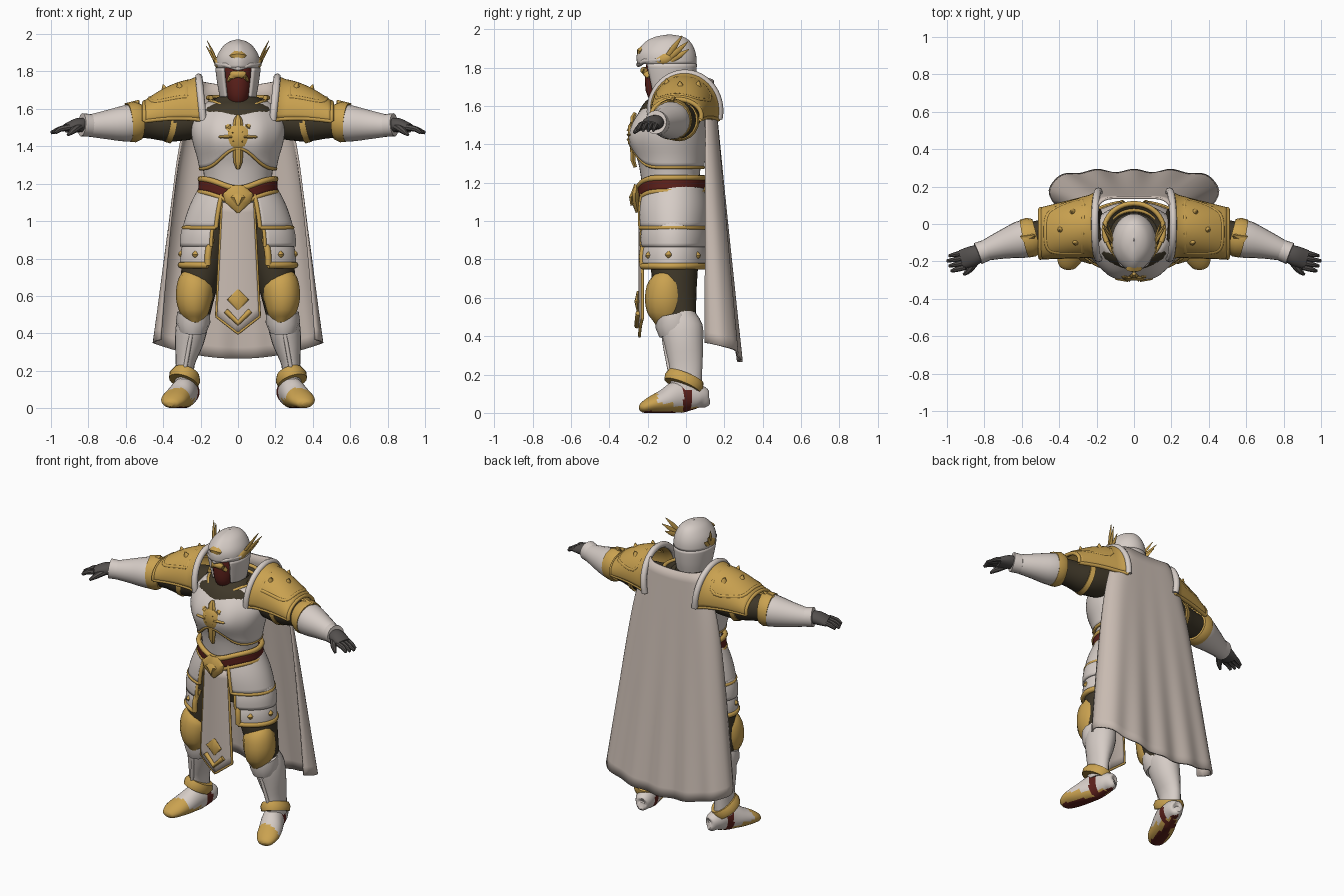
import bpy, bmesh, math
from math import sin, cos, pi, radians, exp
from mathutils import Vector

if "Cube" in bpy.data.objects:
    bpy.data.objects.remove(bpy.data.objects["Cube"])


def material(name, r, g, b):
    m = bpy.data.materials.new(name)
    m.use_nodes = True
    m.diffuse_color = (r, g, b, 1)
    m.node_tree.nodes["Principled BSDF"].inputs["Base Color"].default_value = (r, g, b, 1)
    return m


WHITE = material("white_armor", .67, .605, .565)
CLOTH = material("pale_cloth", .59, .505, .45)
GOLD = material("gold_trim", .59, .36, .08)
DARK = material("dark_underlayer", .05, .039, .022)
GLOVE = material("grey_glove", .088, .08, .076)
RED = material("deep_red", .11, .015, .011)


def finish(name, bm, mats, rule=None, angle=40):
    bmesh.ops.remove_doubles(bm, verts=bm.verts, dist=.0002)
    bmesh.ops.recalc_face_normals(bm, faces=bm.faces)
    me = bpy.data.meshes.new(name)
    bm.to_mesh(me)
    bm.free()
    for m in mats:
        me.materials.append(m)
    if rule:
        for p in me.polygons:
            p.material_index = rule(p.center, p.normal)
    me.shade_smooth()
    me.set_sharp_from_angle(angle=radians(angle))
    ob = bpy.data.objects.new(name, me)
    bpy.context.collection.objects.link(ob)
    return ob


def spline(rows, k):
    out = []
    for i in range(len(rows) - 1):
        a, b, c, d = rows[max(i - 1, 0)], rows[i], rows[i + 1], rows[min(i + 2, len(rows) - 1)]
        for j in range(k):
            t = j / k
            out.append([.5 * (2*q + (r - p)*t + (2*p - 5*q + 4*r - w)*t*t + (3*q - p - 3*r + w)*t**3)
                        for p, q, r, w in zip(a, b, c, d)])
    return out + [list(rows[-1])]


def limb(name, rows, *mats, s=1, n=20, k=3, rule=None):
    """Skin elliptical rings (x, y, z, width, depth) along a path."""
    rows = spline(rows, k)
    mid = [Vector(r[:3]) for r in rows]
    bm = bmesh.new()
    rings = []
    for i, r in enumerate(rows):
        t = (mid[min(i + 1, len(mid) - 1)] - mid[max(i - 1, 0)]).normalized()
        ref = Vector((0, 1, 0)) if abs(t.x) > .7 else Vector((1, 0, 0))
        a = (ref - t * ref.dot(t)).normalized()
        b = t.cross(a)
        ring = []
        for j in range(n):
            p = mid[i] + a * r[3] * cos(2*pi*j/n) + b * r[4] * sin(2*pi*j/n)
            ring.append(bm.verts.new((p.x * s, p.y, max(p.z, 0))))
        rings.append(ring)
    for a, b in zip(rings, rings[1:]):
        for j in range(n):
            bm.faces.new((a[j], a[(j+1) % n], b[(j+1) % n], b[j]))
    bm.faces.new(rings[0])
    bm.faces.new(rings[-1])
    return finish(name, bm, mats, rule)


def tube(name, pts, r=.01, mat=GOLD, s=1):
    cu = bpy.data.curves.new(name, "CURVE")
    cu.dimensions = "3D"
    cu.bevel_depth, cu.bevel_resolution, cu.use_fill_caps = r, 2, True
    sp = cu.splines.new("POLY")
    sp.points.add(len(pts) - 1)
    for q, p in zip(sp.points, pts):
        q.co = (p[0] * s, p[1], p[2], 1)
    cu.materials.append(mat)
    bpy.context.collection.objects.link(bpy.data.objects.new(name, cu))


def plate(name, f, mat, nu=24, nv=8, thick=.012, trim="", r=.01, s=1):
    """Curved sheet f(u, v) with thickness and rolled gold rims on chosen edges."""
    bm = bmesh.new()
    g = [[bm.verts.new((f(i/nu, j/nv)[0] * s, *f(i/nu, j/nv)[1:])) for i in range(nu + 1)] for j in range(nv + 1)]
    for j in range(nv):
        for i in range(nu):
            bm.faces.new((g[j][i], g[j][i+1], g[j+1][i+1], g[j+1][i]))
    ob = finish(name, bm, [mat])
    mod = ob.modifiers.new("thickness", "SOLIDIFY")
    mod.thickness, mod.offset = thick, 0
    us, vs = [i/nu for i in range(nu + 1)], [j/nv for j in range(nv + 1)]
    edges = {"b": [(u, 1) for u in us], "t": [(u, 0) for u in us], "l": [(0, v) for v in vs], "r": [(1, v) for v in vs]}
    for e in trim:
        tube(f"{name}_rim_{e}", [f(*p) for p in edges[e]], r, GOLD, s)


# Torso, waist and collar; angle 0 faces the front
TORSO = spline([(1.08, -.075, .20, .14), (1.2, -.08, .18, .15), (1.32, -.085, .195, .165), (1.43, -.095, .225, .185),
                (1.52, -.085, .23, .17), (1.6, -.06, .185, .14), (1.66, -.05, .11, .1)], 4)


def on_torso(a, z, off=0):
    lo = max([r for r in TORSO if r[0] <= z], key=lambda r: r[0])
    hi = min([r for r in TORSO if r[0] >= z], key=lambda r: r[0])
    t = (z - lo[0]) / (hi[0] - lo[0]) if hi[0] > lo[0] else 0
    cy, rx, ry = [p + (q - p) * t for p, q in zip(lo[1:], hi[1:])]
    return sin(a) * (rx + off), cy - cos(a) * (ry + off), z


limb("torso", [(0, r[1], r[0], r[2], r[3]) for r in TORSO], WHITE, DARK, n=40, k=1, rule=lambda c, n: int(c.z > 1.5))
limb("pelvis", [(0, -.07, 1.14, .18, .13), (0, -.06, 1.0, .21, .14), (0, -.06, .86, .16, .11)], DARK)
limb("neck", [(0, -.05, 1.6, .11, .1), (0, -.07, 1.72, .08, .08)], DARK)


def chest(u, v):
    a = (2*u - 1) * pi
    low = 1.28 + .11 * exp(-(a / .55)**2)
    high = 1.64 - .045 * exp(-(a / .6)**2)
    return on_torso(a, low + (high - low) * v, .013 + .012 * exp(-(abs(a) - .45)**2 / .06) * sin(pi * v))


plate("breastplate", chest, WHITE, 56, 14, trim="tb", r=.01)


def collar(u, v):
    a = radians(65 + 230 * u)
    return sin(a) * (.1 + .06*v), -.035 - cos(a) * (.09 + .055*v), 1.62 + .04*v


plate("raised_collar", collar, DARK, trim="b", r=.013)


def belt(u, v):
    a = (2*u - 1) * pi
    return on_torso(a, 1.225 - .05 * exp(-(a / .6)**2) - .07*v, .02)


plate("belt", belt, RED, 48, 3, .02, "tb", .016)

# Buckle and sunburst
limb("buckle", [(0, -.25, 1.045, .008, .012), (0, -.262, 1.1, .068, .022), (0, -.262, 1.145, .082, .024),
                (0, -.255, 1.19, .03, .015)], GOLD, n=8, k=1)
limb("buckle_boss", [(0, -.282, 1.08, .005, .008), (0, -.285, 1.125, .04, .014), (0, -.275, 1.155, .01, .006)], GOLD, n=6, k=1)
limb("sun_disc", [(0, -.26, 1.45, .068, .068), (0, -.288, 1.45, .066, .066), (0, -.303, 1.45, .045, .045)], GOLD, k=1)
for i in range(8):
    a = i * pi / 4
    d = .17 if i == 6 else (.115 if i % 2 == 0 else .092)
    limb(f"sun_ray_{i}", [(cos(a)*.03, -.28, 1.45 + sin(a)*.03, .03, .016),
                          (cos(a)*d*.8, -.276, 1.45 + sin(a)*d*.8, .024, .014),
                          (cos(a)*d, -.264, 1.45 + sin(a)*d, .01, .01)], GOLD, n=6, k=1)


# Front cloth with ornament
def tabard(u, v):
    w = 2*u - 1
    return w * (.085 + .03*v), -.242 + .015*w*w, 1.1 - v * (.61 + .09 * (1 - abs(w)))


plate("tabard", tabard, CLOTH, 16, 12, trim="blr", r=.008)
limb("tabard_diamond", [(0, -.25, .525, .004, .006), (0, -.255, .58, .058, .014), (0, -.25, .635, .004, .006)], GOLD, n=8, k=1)
tube("tabard_chevron", [(-.065, -.248, .52), (0, -.255, .455), (.065, -.248, .52)], .015)


# Cape with soft folds, edges turned forward
def cape(u, v):
    w = 2*u - 1
    width = .275 + .225*v - .085 * (1 - v)**8
    curl = max(0, abs(w) - .88) / .12
    x = width * (w - math.copysign(.17 * curl**2 * v, w))
    y = .1 + (.04 + .14*v) * (1 - abs(w)**7) + .009 * v * v * cos(w * 16) * (1 - curl)
    top = 1.745 - .02 * (1 - w*w)
    return x, y, top + (.265 + .1 * w*w - top) * v


plate("cape", cape, CLOTH, 72, 24, .012)

# Helmet, face and beard
HELM = spline([(1.665, -.085, .09, .11), (1.73, -.087, .102, .126), (1.82, -.093, .113, .142), (1.88, -.095, .106, .138),
               (1.93, -.087, .076, .105), (1.955, -.08, .042, .062), (1.966, -.08, .001, .001)], 5)


def helm(i0, i1, a0, a1):
    def f(u, v):
        z, cy, rx, ry = HELM[min(int(round(i0 + (i1 - i0) * v)), len(HELM) - 1)]
        a = radians(a0 + (a1 - a0) * u)
        return sin(a) * rx, cy - cos(a) * (ry + .014 * max(0, cos(a))**12), z
    return f


plate("helmet_dome", helm(10, 30, -180, 180), WHITE, 48, 20)
plate("helmet_cheeks", helm(0, 10, 42, 318), WHITE, 40, 10, .016)
tube("helmet_brow", [(-.112, -.13, 1.84), (-.065, -.215, 1.835), (0, -.247, 1.815), (.065, -.215, 1.835), (.112, -.13, 1.84)], .013, WHITE)
limb("forehead_diamond", [(0, -.245, 1.84, .004, .008), (0, -.24, 1.885, .046, .018), (0, -.2, 1.93, .004, .006)], GOLD, n=8, k=1)
limb("face", [(0, -.13, 1.635, .045, .05), (0, -.14, 1.68, .062, .07), (0, -.13, 1.76, .076, .085), (0, -.12, 1.84, .075, .08)], RED)
limb("mustache", [(-.054, -.195, 1.75, .006, .01), (-.03, -.214, 1.78, .014, .022), (0, -.222, 1.785, .016, .018),
                  (.03, -.214, 1.78, .014, .022), (.054, -.195, 1.75, .006, .01)], GOLD, n=10)


# Shoulder plate surface
def pauldron(u, v):
    a = radians(-100 + 203 * v)
    flare = .015 * max(0, 1 - u * 8)
    rz, ry = .18 + flare - .095 * u**1.5, .165 + flare - .035*u
    return .19 + .31*u + .02 * cos(a) * (1 - u), -.005 - .045*u + ry * sin(a), 1.575 - .025*u + rz * cos(a) + .012 * sin(pi*u)


def tasset(z0, z1, r0, r1, a0):
    def f(u, v):
        a = radians(a0 + (168 - a0) * u)
        bulge = .012 * sin(pi * v)
        r = r0 + (r1 - r0) * v + bulge
        d = .16 + .022 * v + bulge
        return sin(a) * r, -.07 - cos(a) * d, z0 + (z1 - z0) * v + .03 * (1 - v) * sin(a)
    return f


def boot_colour(c, n):
    if n.z < -.9 or c.z < .003 or -.012 < c.y < .028:
        return 2
    return int(c.y < -.15 or c.z < .03 + .02 * (c.y < -.06))


for s, side in ((1, "left"), (-1, "right")):
    # Helmet wing
    limb(side + "_wing_base", [(.108, -.15, 1.835, .006, .014), (.116, -.11, 1.845, .011, .026), (.115, -.07, 1.865, .008, .016)], GOLD, s=s, n=8)
    for i, tip in enumerate([(.165, -.02, 1.965), (.17, .01, 1.935), (.145, .015, 1.895)]):
        root = (.113, -.1 + .01*i, 1.855 - .01*i)
        mid = [(p + q) / 2 for p, q in zip(root, tip)]
        limb(f"{side}_wing_feather_{i}", [(*root, .006, .012), (*mid, .006, .014), (*tip, .001, .002)], GOLD, s=s, n=8)
    # Arm
    limb(side + "_upper_arm", [(.17, -.02, 1.55, .1, .1), (.35, -.04, 1.525, .1, .1), (.46, -.05, 1.525, .08, .085),
                               (.55, -.07, 1.53, .08, .08)], DARK, s=s)
    limb(side + "_arm_band", [(.345, -.035, 1.52, .106, .106), (.375, -.04, 1.525, .102, .103)], GOLD, s=s, k=1)
    limb(side + "_forearm", [(.55, -.07, 1.528, .1, .1), (.61, -.085, 1.521, .099, .096), (.7, -.11, 1.515, .077, .078),
                             (.79, -.14, 1.51, .057, .06)], WHITE, s=s)
    limb(side + "_elbow_cuff", [(.52, -.062, 1.53, .092, .096), (.55, -.07, 1.53, .106, .109), (.585, -.078, 1.527, .104, .104)], GOLD, s=s, k=1)
    limb(side + "_elbow_point", [(.57, -.08, 1.6, .05, .03), (.53, -.06, 1.645, .005, .005)], GOLD, s=s, n=6, k=1)
    limb(side + "_wrist_cuff", [(.775, -.135, 1.51, .056, .06), (.835, -.158, 1.515, .06, .062)], WHITE, s=s, k=1)
    # Hand
    limb(side + "_palm", [(.81, -.15, 1.515, .042, .036), (.86, -.17, 1.512, .054, .038), (.92, -.19, 1.497, .052, .024)], GLOVE, s=s)
    for i in range(4):
        y = -.15 - .027*i
        limb(f"{side}_finger_{i}", [(.9, y, 1.502, .015, .017), (.95, y - .012, 1.492, .014, .015),
                                    (1 - .012*abs(i - 1), y - .02, 1.472, .008, .009)], GLOVE, s=s, n=8)
    limb(side + "_thumb", [(.845, -.2, 1.505, .02, .02), (.88, -.245, 1.485, .018, .017), (.91, -.27, 1.46, .008, .008)], GLOVE, s=s, n=8)
    # Shoulder armor
    plate(side + "_pauldron", pauldron, GOLD, 14, 24, .016, "tbr", .012, s=s)
    tube(side + "_pauldron_inner_rim", [pauldron(0, j/24) for j in range(25)], .02, WHITE, s)
    loop = [(.25, .2), (.8, .25), (.9, .5), (.8, .75), (.25, .8), (.25, .2)]
    tube(side + "_pauldron_ridge", [pauldron(*p) for p in spline(loop, 5)], .012, GOLD, s)
    for i, (u, v) in enumerate([(.35, .35), (.62, .5), (.4, .66)]):
        x, y, z = pauldron(u, v)
        limb(f"{side}_shoulder_spike_{i}", [(x, y, z - .01, .024, .024), (x + .01, y*1.1, z + .026, .003, .003)], GOLD, s=s, n=8, k=1)
    # Hip plates
    tiers = [(.89, .765, .27, .305, 32), (1.0, .865, .265, .305, 28), (1.17, .965, .19, .29, 24)]
    for i, t in enumerate(tiers):
        plate(f"{side}_hip_plate_{i}", tasset(*t), WHITE, 24, 8, .012, ("blr", "lr", "blr")[i], (.018, .01, .012)[i], s=s)
    for u in (.12, .38, .75):
        x, y, z = tasset(*tiers[0])(u, .62)
        limb(f"{side}_hip_stud_{int(u * 100)}", [(x, y, z - .02, .004, .004), (x, y, z, .019, .019), (x, y, z + .02, .004, .004)], GOLD, s=s, n=8)
    # Leg
    limb(side + "_thigh", [(.12, -.05, 1.05, .11, .13), (.18, -.06, .8, .115, .125), (.215, -.055, .62, .095, .11), (.235, -.03, .46, .075, .085)], DARK, s=s)
    limb(side + "_greave", [(.235, -.03, .53, .07, .07), (.245, -.022, .45, .085, .108), (.262, -.01, .35, .077, .1),
                            (.283, 0, .23, .05, .085), (.285, 0, .12, .055, .08)], WHITE, s=s)
    tube(side + "_shin_ridge", [(.235, -.128, .48), (.26, -.108, .34), (.283, -.083, .21)], .011, WHITE, s)
    limb(side + "_knee_guard", [(.215, -.1, .69, .09, .08), (.228, -.105, .655, .098, .1), (.235, -.108, .58, .096, .106),
                                (.232, -.11, .5, .072, .085), (.23, -.12, .45, .03, .04)], GOLD, s=s, n=12)
    limb(side + "_knee_skirt", [(.237, -.07, .51, .088, .09), (.24, -.06, .46, .092, .1), (.242, -.05, .41, .075, .09)], WHITE, s=s, n=12, k=1)
    limb(side + "_ankle_guard", [(.292, -.02, .14, .08, .1), (.284, -.01, .165, .086, .106), (.276, 0, .19, .072, .098)], GOLD, s=s, k=1)
    # Boot: gold toe, red sole and strap
    limb(side + "_boot", [(.25, .115, .07, .015, .018), (.254, .104, .07, .038, .045), (.262, .06, .085, .058, .064), (.285, -.03, .085, .066, .085),
                          (.318, -.11, .06, .072, .064), (.345, -.18, .042, .068, .044), (.36, -.225, .026, .046, .027),
                          (.364, -.24, .02, .02, .012)],
         WHITE, GOLD, RED, s=s, n=28, k=6, rule=boot_colour)
